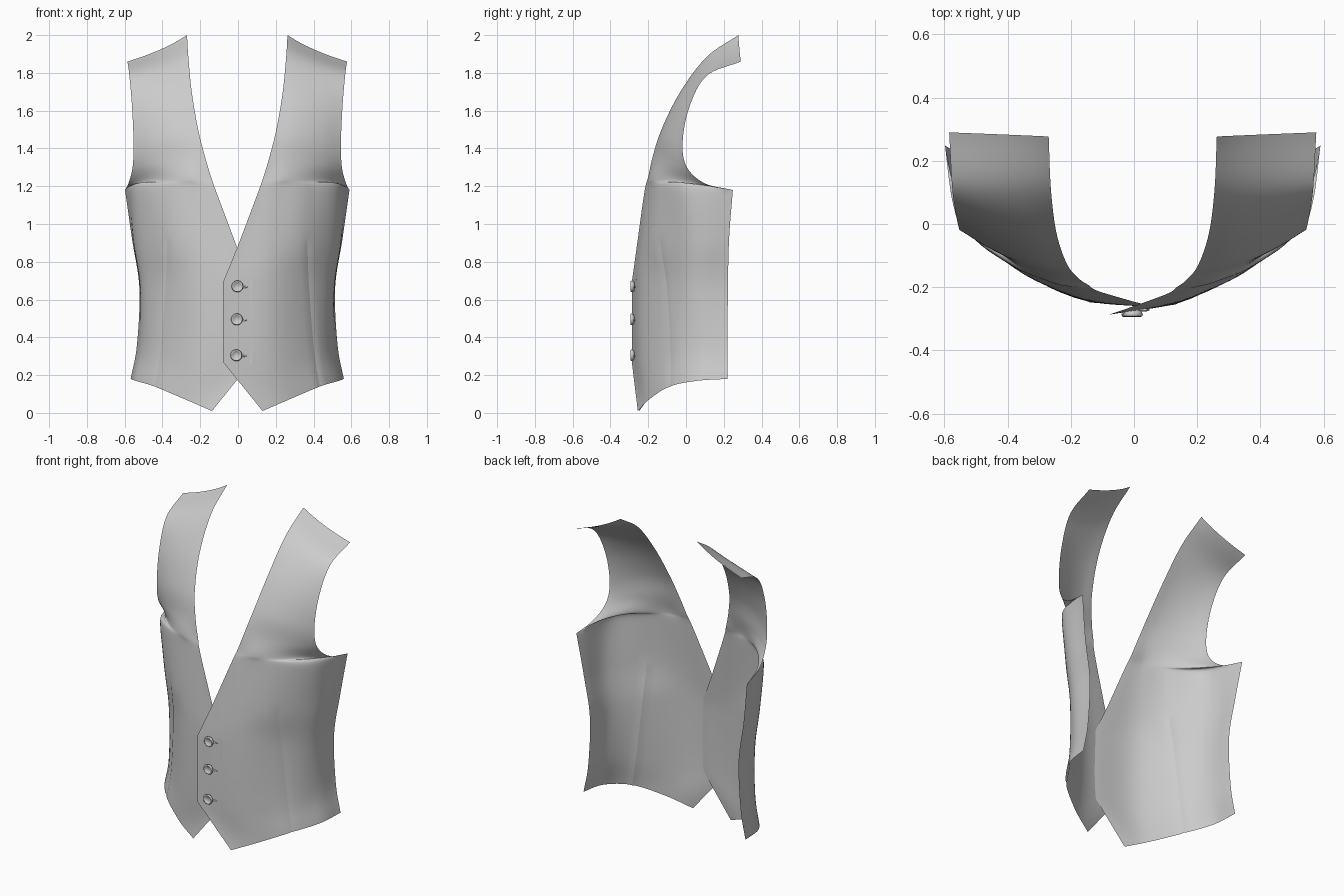
import bpy, bmesh, math
from mathutils import Vector

if "Cube" in bpy.data.objects:
    bpy.data.objects.remove(bpy.data.objects["Cube"])

N = 8  # subdivisions between control points

# Control rows, front edge -> side seam, from hem to armhole corner
BODY = [
    [(.13, -.255, .01), (.28, -.19, .075), (.435, -.085, .14), (.535, .06, .17), (.56, .22, .18)],
    [(-.08, -.287, .27), (.19, -.232, .29), (.405, -.085, .33), (.50, .06, .35), (.527, .22, .36)],
    [(-.08, -.287, .69), (.18, -.235, .68), (.378, -.105, .67), (.495, .04, .66), (.514, .222, .66)],
    [(0, -.26, .885), (.19, -.225, .89), (.37, -.138, .90), (.525, .03, .91), (.553, .228, .92)],
    [(.107, -.22, 1.17), (.22, -.195, 1.175), (.37, -.137, 1.18), (.53, -.005, 1.19), (.59, .248, 1.18)],
]
# Strap rows: neck edge, middle, armhole edge
STRAP = [
    [(.135, -.20, 1.25), (.36, -.13, 1.235), (.572, .10, 1.215)],
    [(.165, -.178, 1.35), (.37, -.118, 1.33), (.55, .005, 1.30)],
    [(.203, -.13, 1.50), (.375, -.10, 1.475), (.545, -.018, 1.43)],
    [(.237, -.03, 1.70), (.39, -.02, 1.67), (.553, .018, 1.62)],
    [(.255, .11, 1.885), (.41, .105, 1.83), (.567, .11, 1.785)],
    [(.262, .277, 2.0), (.40, .283, 1.925), (.577, .29, 1.86)],
]


def spline(pts, corners=()):
    """Smooth curve through points, with optional sharp corners."""
    out, last = [], len(pts) - 1
    for i in range(last):
        b, c = pts[i], pts[i + 1]
        a = pts[i - 1] if i > 0 and i not in corners else b * 2 - c
        d = pts[i + 2] if i + 2 <= last and i + 1 not in corners else c * 2 - b
        for k in range(N):
            t = k / N
            out.append(.5 * (2 * b + (c - a) * t + (2 * a - 5 * b + 4 * c - d) * t * t
                             + (3 * b - a - 3 * c + d) * t ** 3))
    return out + [pts[last]]


def panel_grid():
    rows = [[Vector(p) for p in r] for r in BODY]
    for r in STRAP:
        a, m, e = (Vector(p) for p in r)
        rows.append([a, a * .375 + m * .75 - e * .125, m, e * .375 + m * .75 - a * .125, e])
    corners = {0: (1, 2, 3), 4: (4,)}
    cols = [spline([r[c] for r in rows], corners.get(c, ())) for c in range(5)]
    return [spline([c[i] for c in cols]) for i in range(len(cols[0]))]


def make_panel(name, grid, left=False):
    bm = bmesh.new()
    vs = []
    for row in grid:
        line = []
        for p in row:
            q = p.copy()
            if left:  # the left half tucks under the right one
                q.y += .022 * max(0, 1 - (p.x + .08) / .3)
                q.x = -p.x - .008
            line.append(bm.verts.new(q))
        vs.append(line)
    for i in range(len(vs) - 1):
        for j in range(len(vs[0]) - 1):
            f = [vs[i][j], vs[i][j + 1], vs[i + 1][j + 1], vs[i + 1][j]]
            bm.faces.new(f[::-1] if left else f).smooth = True
    # waist dart: a pressed-in seam up to chest height
    dart = [r[2 * N] for r in vs if r[2 * N].co.z < .96]
    for v in dart[:-1]:
        v.co.y += .004
        v.co.x -= .002 * (-1 if left else 1)
    bmesh.ops.split_edges(bm, edges=[bm.edges.get(p) for p in zip(dart, dart[1:])])
    me = bpy.data.meshes.new(name)
    bm.to_mesh(me)
    bm.free()
    ob = bpy.data.objects.new(name, me)
    bpy.context.collection.objects.link(ob)


def make_button(name, loc):
    """Lathed button with a raised rim, facing -y."""
    prof = [(0, .006), (.02, .007), (.023, .012), (.028, .012), (.031, .006), (.027, -.004), (.012, -.01), (0, -.01)]
    bm = bmesh.new()
    ring = [bm.verts.new((r, -h, 0)) for r, h in prof]
    edges = [bm.edges.new(p) for p in zip(ring, ring[1:])]
    bmesh.ops.spin(bm, geom=ring + edges, cent=(0, 0, 0), axis=(0, 1, 0), angle=2 * math.pi, steps=28)
    bmesh.ops.remove_doubles(bm, verts=bm.verts, dist=1e-5)
    bmesh.ops.recalc_face_normals(bm, faces=bm.faces)
    for f in bm.faces:
        f.smooth = True
    me = bpy.data.meshes.new(name)
    bm.to_mesh(me)
    bm.free()
    ob = bpy.data.objects.new(name, me)
    ob.location = loc
    bpy.context.collection.objects.link(ob)


grid = panel_grid()
make_panel("right_front_panel", grid)
make_panel("left_front_panel", grid, left=True)


def surface_y(x, z):
    return min((p for r in grid for p in r), key=lambda p: (p.x - x) ** 2 + (p.z - z) ** 2).y


# Buttons with the stitched end of each buttonhole showing beside them
for i, z in enumerate((.67, .495, .305)):
    x = -.003 - .003 * i
    make_button(f"button_{i + 1}", (x, surface_y(x, z) - .005, z))
    bpy.ops.mesh.primitive_uv_sphere_add(segments=12, ring_count=8, radius=1,
                                         location=(x + .033, surface_y(x + .03, z) - .001, z - .004))
    hole = bpy.context.object
    hole.name = f"buttonhole_{i + 1}"
    hole.scale = (.021, .004, .005)
    bpy.ops.object.shade_smooth()
